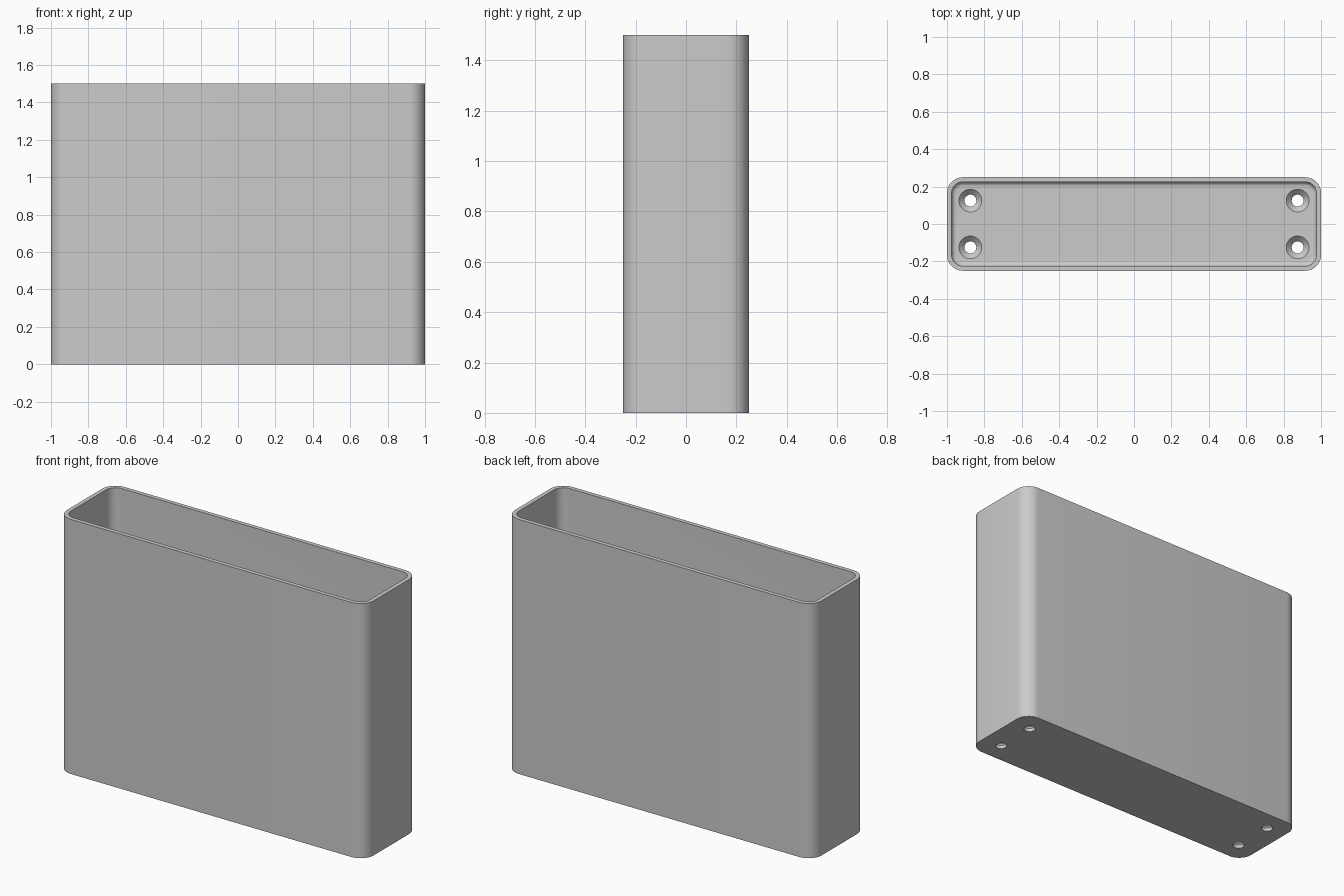
import bpy, bmesh, math

if "Cube" in bpy.data.objects:
    bpy.data.objects.remove(bpy.data.objects["Cube"])

W, D, H = 1.0, 0.25, 1.5        # half width, half depth, height
R, WALL, FLOOR = 0.085, 0.025, 0.05
FILLET = 0.025                  # rounding between walls and floor
SEG = 10

grey = bpy.data.materials.new("light_grey")
grey.diffuse_color = (0.6, 0.6, 0.6, 1)
grey.use_nodes = True
grey.node_tree.nodes["Principled BSDF"].inputs["Base Color"].default_value = grey.diffuse_color


def ring(bm, inset, z):
    """Rounded rectangle of vertices, shrunk by inset."""
    r = R - inset
    verts = []
    corners = [(1, 1), (-1, 1), (-1, -1), (1, -1)]
    for k, (sx, sy) in enumerate(corners):
        for i in range(SEG + 1):
            a = math.pi / 2 * (k + i / SEG)
            verts.append(bm.verts.new((sx * (W - R) + r * math.cos(a),
                                       sy * (D - R) + r * math.sin(a), z)))
    return verts


def bridge(bm, a, b):
    n = len(a)
    for i in range(n):
        j = (i + 1) % n
        bm.faces.new((a[i], a[j], b[j], b[i]))


def finish(bm, name):
    bmesh.ops.recalc_face_normals(bm, faces=bm.faces)
    me = bpy.data.meshes.new(name)
    bm.to_mesh(me)
    bm.free()
    me.materials.append(grey)
    ob = bpy.data.objects.new(name, me)
    bpy.context.collection.objects.link(ob)
    return ob


# Open box: outer wall, rim, inner wall, rounded floor edge
bm = bmesh.new()
levels = [(0, 0), (0, H), (WALL, H)]
for i in range(7):
    a = math.pi / 2 * i / 6
    levels.append((WALL + FILLET * (1 - math.cos(a)),
                   FLOOR + FILLET * (1 - math.sin(a))))
rings = [ring(bm, *lv) for lv in levels]
for a, b in zip(rings, rings[1:]):
    bridge(bm, a, b)
bm.faces.new(rings[0])
bm.faces.new(rings[-1])
box = finish(bm, "open_box")

# Four countersunk screw holes through the floor
bm = bmesh.new()
profile = [(0.032, -0.05), (0.032, FLOOR - 0.03), (0.061, FLOOR), (0.061, FLOOR + 0.01)]
N = 32
for sx in (-1, 1):
    for sy in (-1, 1):
        loops = [[bm.verts.new((sx * 0.875 + r * math.cos(math.tau * i / N),
                                sy * 0.125 + r * math.sin(math.tau * i / N), z))
                  for i in range(N)] for r, z in profile]
        for a, b in zip(loops, loops[1:]):
            bridge(bm, a, b)
        bm.faces.new(loops[0])
        bm.faces.new(loops[-1])
cutter = finish(bm, "screw_hole_cutter")
cutter.hide_render = True

mod = box.modifiers.new("screw_holes", 'BOOLEAN')
mod.operation = 'DIFFERENCE'
mod.solver = 'EXACT'
mod.object = cutter
bpy.context.view_layer.objects.active = box
box.select_set(True)
cutter.select_set(False)
bpy.ops.object.modifier_apply(modifier=mod.name)
bpy.data.objects.remove(cutter)
bpy.ops.object.shade_smooth_by_angle(angle=math.radians(30))
